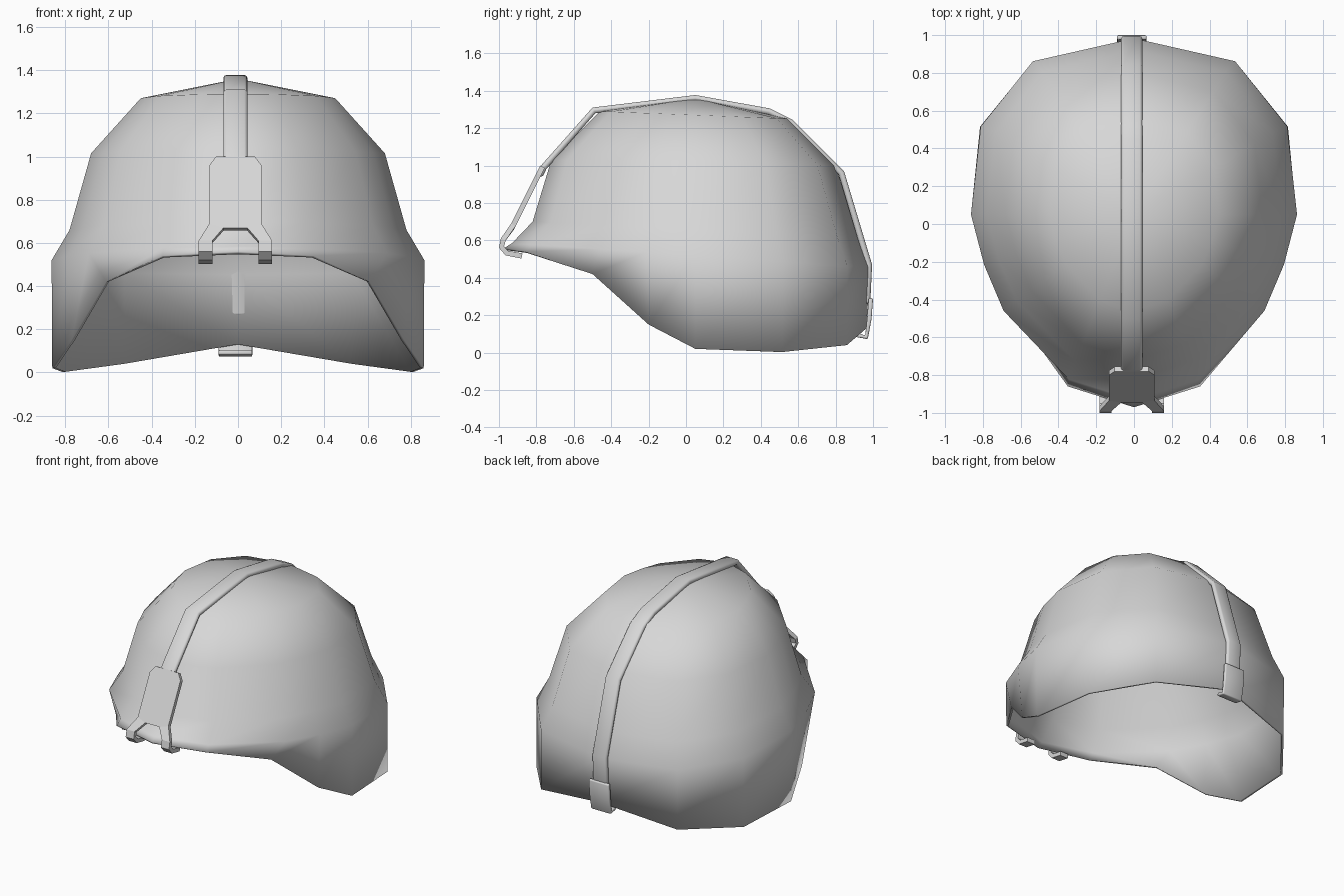
import bpy, bmesh, math

cube = bpy.data.objects.get("Cube")
if cube:
    bpy.data.objects.remove(cube, do_unlink=True)

grey = bpy.data.materials.new("plain grey")
grey.use_nodes = True
COLOUR = (0.68, 0.68, 0.68, 1)
grey.diffuse_color = COLOUR
grey.node_tree.nodes["Principled BSDF"].inputs["Base Color"].default_value = COLOUR
OFFSET = -0.012  # the strap and its fittings sit slightly off centre


def make_object(name, verts, faces, outward, thickness, bevel=0, angle=0):
    """Sheet whose first face points along 'outward', thickened inwards."""
    bm = bmesh.new()
    vs = [bm.verts.new(v) for v in verts]
    for f in faces:
        bm.faces.new([vs[i] for i in f])
    bmesh.ops.recalc_face_normals(bm, faces=bm.faces)
    bm.faces.ensure_lookup_table()
    if sum(a * b for a, b in zip(bm.faces[0].normal, outward)) < 0:
        bmesh.ops.reverse_faces(bm, faces=bm.faces)
    mesh = bpy.data.meshes.new(name)
    bm.to_mesh(mesh)
    bm.free()
    mesh.materials.append(grey)
    ob = bpy.data.objects.new(name, mesh)
    bpy.context.collection.objects.link(ob)
    solid = ob.modifiers.new("Thickness", 'SOLIDIFY')
    solid.thickness = thickness
    solid.offset = -1
    if bevel:
        mod = ob.modifiers.new("Bevel", 'BEVEL')
        mod.width = bevel
        mod.segments = 2
        mod.limit_method = 'ANGLE'
        mod.angle_limit = math.radians(50)
    if angle:
        bpy.ops.object.select_all(action='DESELECT')
        ob.select_set(True)
        bpy.context.view_layer.objects.active = ob
        bpy.ops.object.shade_smooth_by_angle(angle=math.radians(angle))


# Helmet shell: rim, then scaled outlines up to the crown
rim = [(0, -.97, .56), (.35, -.86, .54), (.61, -.5, .42), (.77, -.2, .15),
       (.86, .05, .02), (.815, .515, .003), (.535, .86, .04), (0, .965, .13)]
outline = [(0, -1), (.4, -.89), (.8, -.52), (.92, -.27),
           (1, 0), (.94, .5), (.62, .87), (0, 1)]
# half width, front reach, back reach, front height, back height
levels = [(.863, .98, .933, .585, .455), (.78, .87, .87, .7, .62),
          (.68, .77, .75, 1.03, 1.0), (.45, .51, .5, 1.29, 1.25)]


def mirrored(half):
    return half + [(-x, y, z) for x, y, z in half[-2:0:-1]]


rings = [mirrored(rim)]
for width, front, back, zf, zb in levels:
    rings.append(mirrored([
        (width * u, .05 + v * (front if v < 0 else back),
         zb + (zf - zb) * (1 - v) / 2) for u, v in outline]))
n = len(rings[0])
verts = [p for ring in rings for p in ring] + [(0, .05, 1.36)]
faces = [(r * n + i, r * n + (i + 1) % n, (r + 1) * n + (i + 1) % n, (r + 1) * n + i)
         for r in range(len(rings) - 1) for i in range(n)]
last = (len(rings) - 1) * n
faces += [(last + i, last + (i + 1) % n, len(verts) - 1) for i in range(n)]
make_object("helmet_shell", verts, faces, (0, -1, 1), .016, angle=75)


def ribbon(name, path, half, thickness, bevel, outward):
    """Band running along a path in the middle plane."""
    vs = [(OFFSET + s * half, y, z) for y, z in path for s in (-1, 1)]
    fs = [(i, i + 1, i + 3, i + 2) for i in range(0, len(vs) - 2, 2)]
    make_object(name, vs, fs, outward, thickness, bevel, 50)


# Strap over the crown
ribbon("crown_strap",
       [(-.80, .95), (-.775, 1.0), (-.5, 1.31), (.05, 1.377), (.45, 1.305),
        (.57, 1.245), (.845, .97), (.995, .47), (.985, .26)],
       .056, .034, .014, (0, -1, 1))

# Rear buckle hooked under the rim
ribbon("rear_buckle", [(1.0, .29), (.992, .18), (.972, .072), (.91, .083)],
       .078, .024, .007, (0, 1, 0))


# Front clip: plate with two legs that hook under the brim
def on_plate(x, z):
    return (x, -.78 - .5 * (1 - z), z)


half = [on_plate(.09, 1.0), on_plate(.12, .96), on_plate(.12, .69),
        on_plate(.055, .67)]
leg = [(-.99, .61), (-1.0, .56), (-.965, .52), (-.88, .503)]
for y, z in leg:
    half += [(.17, y, z), (.107, y, z)]
m = len(half)
verts = [(OFFSET + s * x, y, z) for s in (1, -1) for x, y, z in half]
faces = [(0, 1, 2, 3, m + 3, m + 2, m + 1, m)]
for side in (0, m):
    faces += [tuple(side + k + d for d in (0, 1, 3, 2)) for k in range(2, m - 2, 2)]
make_object("front_clip", verts, faces, (0, -1, 0), .028)
